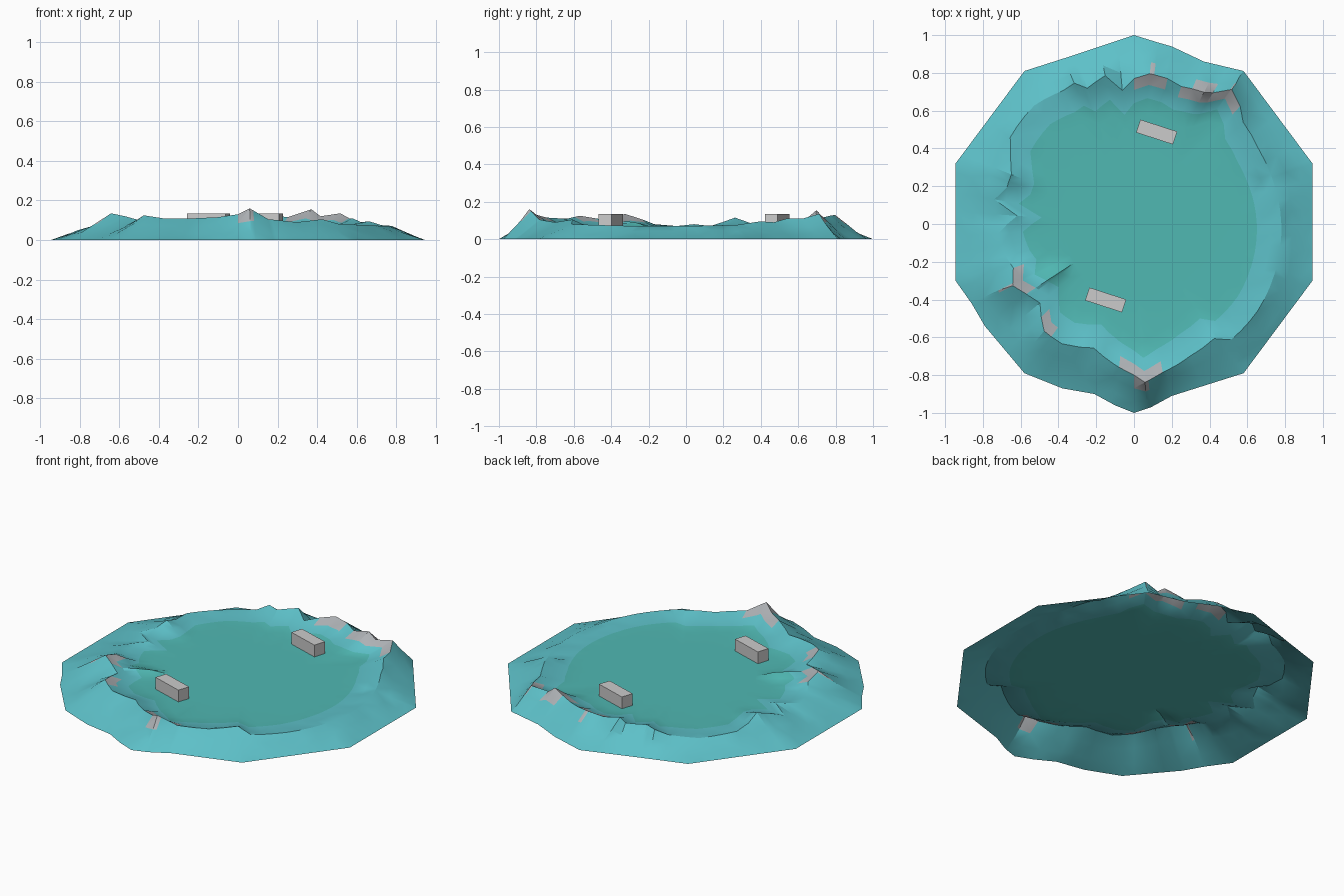
import bpy, bmesh, math, random
from mathutils import Vector

if "Cube" in bpy.data.objects:
    bpy.data.objects.remove(bpy.data.objects["Cube"])
random.seed(4)

# ridge crest: angle in degrees, radius, height
CREST = [(0, .78, .07), (20, .77, .075), (31, .77, .095), (37, .78, .09), (43, .79, .11),
         (48, .84, .11), (54, .88, .135), (59, .81, .12), (62, .79, .155), (71, .77, .115),
         (77, .79, .125), (84, .80, .13), (90, .77, .11), (95, .71, .10), (101, .80, .12),
         (109, .76, .11), (113, .81, .11), (118, .80, .08), (130, .82, .07), (145, .80, .08),
         (152, .74, .085), (158, .70, .115), (164, .70, .09), (170, .75, .07), (176, .62, .08),
         (184, .72, .07), (194, .70, .08), (200, .68, .105), (207, .72, .135), (213, .68, .12),
         (220, .65, .10), (230, .74, .125), (239, .74, .11), (252, .69, .11), (262, .75, .115),
         (270, .80, .13), (274, .84, .16), (281, .80, .105), (293, .76, .09), (305, .74, .105),
         (310, .80, .08), (325, .80, .075), (340, .79, .07), (360, .78, .07)]
# shoreline corners, counter-clockwise
OUTLINE = [(.945, -.3), (.945, .32), (.58, .81), (.37, .86), (.2, .94), (.13, .96), (0, 1),
           (-.33, .89), (-.58, .81), (-.945, .32), (-.945, -.3), (-.86, -.42), (-.79, -.54),
           (-.58, -.79), (-.38, -.87), (-.21, -.9), (-.1, -.96), (0, -1), (.09, -.97),
           (.2, -.91), (.58, -.79)]
FLOOR = .063


def crest(a):
    for p, q in zip(CREST, CREST[1:]):
        if p[0] <= a <= q[0]:
            t = (a - p[0]) / (q[0] - p[0])
            return p[1] + (q[1] - p[1]) * t, p[2] + (q[2] - p[2]) * t


def shore(a):
    d = Vector((math.cos(math.radians(a)), math.sin(math.radians(a))))
    best = 0
    for i, p in enumerate(OUTLINE):
        p, q = Vector(p), Vector(OUTLINE[(i + 1) % len(OUTLINE)])
        e = q - p
        den = d.cross(e)
        if abs(den) < 1e-9:
            continue
        r, s = p.cross(e) / den, p.cross(d) / den
        if r > 0 and -1e-5 <= s <= 1 + 1e-5:
            best = max(best, r)
    return best


def material(name, rgb):
    m = bpy.data.materials.new(name)
    m.diffuse_color = (*rgb, 1)
    m.use_nodes = True
    m.node_tree.nodes["Principled BSDF"].inputs["Base Color"].default_value = m.diffuse_color
    return m


# angles: crest points, shoreline corners and fill-ins for wide gaps
base = {float(c[0]) for c in CREST[:-1]}
for x, y in OUTLINE:
    a = math.degrees(math.atan2(y, x)) % 360
    if min(abs(a - b) for b in base) > .01:
        base.add(a)
base = sorted(base)
angles = []
for a, b in zip(base, base[1:] + [360.0]):
    n = max(1, round((b - a) / 5))
    angles += [a + (b - a) * k / n for k in range(n)]

# island shell, open underneath: floor, inner foot, crest, outer slope, shore
bm = bmesh.new()
columns = []
for a in angles:
    c, s = math.cos(math.radians(a)), math.sin(math.radians(a))
    r, h = crest(a)
    R = shore(a)
    foot = r - .15
    spur = .03 * math.exp(-((a - 211) / 4) ** 2)
    slope = [(.38, FLOOR), (foot - .06, FLOOR + spur),
             (foot + .02, FLOOR + .12 * (h - FLOOR) + spur),
             (r - .06, FLOOR + .5 * (h - FLOOR) + random.uniform(-.004, .004)), (r, h),
             (r + (R - r) * .35, h * .62 + random.uniform(-.006, .006)),
             (r + (R - r) * .7, h * .27 + random.uniform(-.003, .003)), (R, 0)]
    columns.append([bm.verts.new((c * q, s * q, z)) for q, z in slope])
bm.faces.new([col[0] for col in columns])
for i, col in enumerate(columns):
    nxt = columns[(i + 1) % len(columns)]
    for k in range(len(col) - 1):
        f = bm.faces.new((col[k], col[k + 1], nxt[k + 1], nxt[k]))
        z = f.calc_center_median().z
        f.material_index = 2 if z > .105 else 1 if k > 1 else 0
bmesh.ops.triangulate(bm, faces=[f for f in bm.faces if len(f.verts) == 4])
me = bpy.data.meshes.new("island_terrain")
bm.to_mesh(me)
bm.free()
for m in (material("floor_teal", (.08, .48, .45)), material("slope_teal", (.11, .53, .58)),
          material("rock_grey", (.42, .44, .46))):
    me.materials.append(m)
island = bpy.data.objects.new("island_terrain", me)
bpy.context.collection.objects.link(island)
bpy.context.view_layer.objects.active = island
island.select_set(True)
bpy.ops.object.shade_smooth_by_angle(angle=math.radians(25))

# two stone blocks standing on the floor
for name, x, y in (("back_block", .12, .487), ("front_block", -.15, -.402)):
    bpy.ops.mesh.primitive_cube_add(size=1, location=(x, y, .1), rotation=(0, 0, math.radians(-18)))
    block = bpy.context.object
    block.name = name
    block.scale = (.205, .072, .07)
